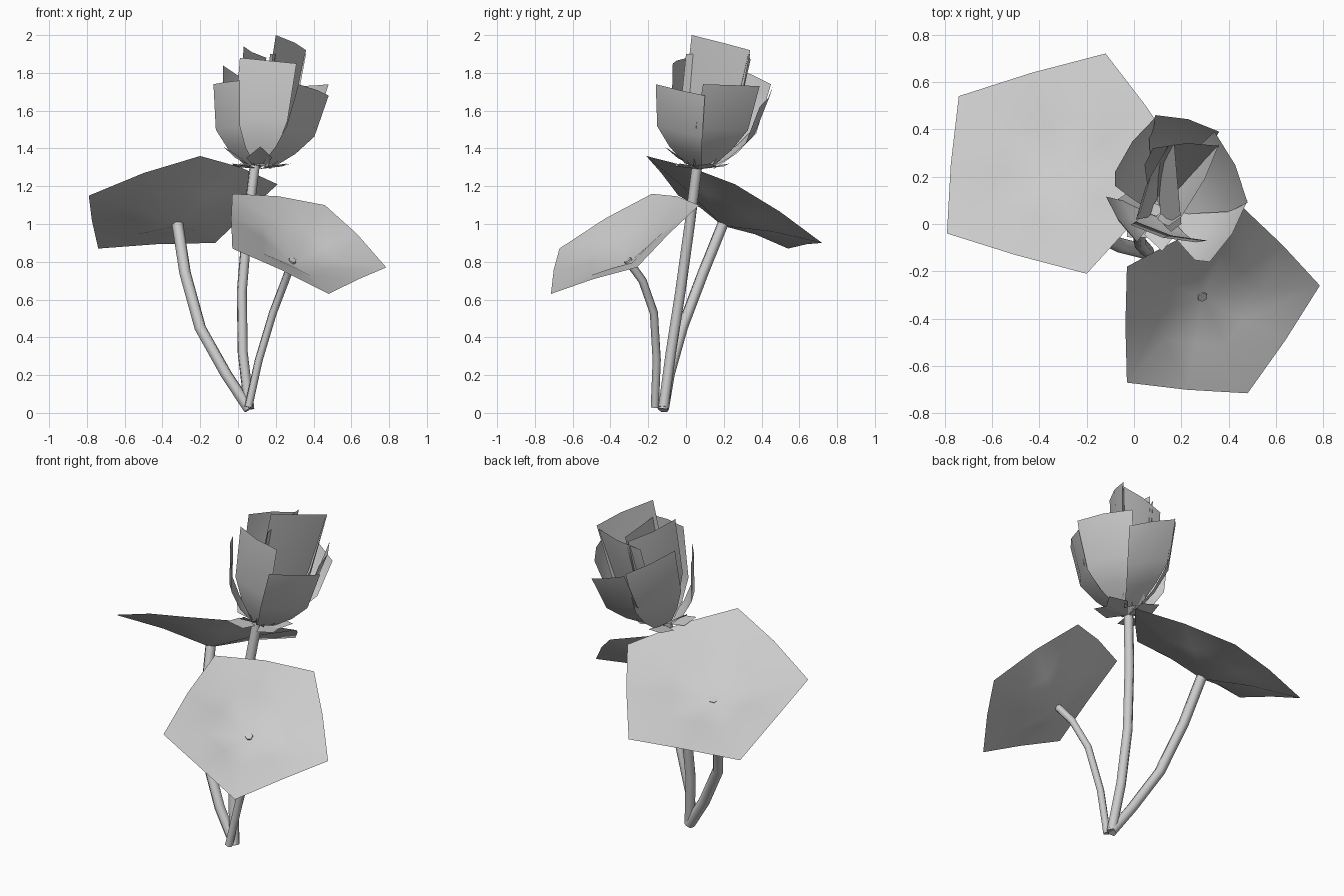
import bpy, math
from mathutils import Vector as V

if "Cube" in bpy.data.objects:
    bpy.data.objects.remove(bpy.data.objects["Cube"])


def mesh_object(name, verts, faces):
    me = bpy.data.meshes.new(name)
    me.from_pydata([tuple(v) for v in verts], [], faces)
    me.update()
    ob = bpy.data.objects.new(name, me)
    bpy.context.collection.objects.link(ob)
    smooth(ob, 40)
    return ob


def smooth(ob, angle):
    bpy.ops.object.select_all(action='DESELECT')
    ob.select_set(True)
    bpy.context.view_layer.objects.active = ob
    bpy.ops.object.shade_smooth_by_angle(angle=math.radians(angle))


def stem(name, points, radius):
    cu = bpy.data.curves.new(name, 'CURVE')
    cu.dimensions = '3D'
    cu.bevel_depth = radius
    cu.bevel_resolution = 1
    cu.use_fill_caps = True
    sp = cu.splines.new('POLY')
    sp.points.add(len(points) - 1)
    for p, co in zip(sp.points, points):
        p.co = (*co, 1)
    ob = bpy.data.objects.new(name, cu)
    bpy.context.collection.objects.link(ob)
    bpy.ops.object.select_all(action='DESELECT')
    ob.select_set(True)
    bpy.context.view_layer.objects.active = ob
    bpy.ops.object.convert(target='MESH')
    smooth(bpy.context.object, 75)


def leaf(name, centre, corners):
    # five-cornered cupped sheet: centre, inner ring, outer ring
    c = V(centre)
    rim = []
    for i, p in enumerate(corners):
        a, b = V(p), V(corners[(i + 1) % len(corners)])
        rim += [a, (a + b) / 2 + ((a + b) / 2 - c) * 0.02 + V((0, 0, 0.01))]
    n = len(rim)
    inner = [c.lerp(p, 0.5) + V((0, 0, 0.015)) for p in rim]
    faces = []
    for i in range(n):
        j = (i + 1) % n
        faces += [(0, 1 + i, 1 + j), (1 + i, 1 + n + i, 1 + n + j, 1 + j)]
    mesh_object(name, [c] + inner + rim, faces)


BASE, TOP = V((0.11, 0.07, 1.31)), V((0.19, 0.15, 1.92))


def petal(name, a, b):
    # rows rise from the narrow foot to the wide top edge a-b
    a, b = V(a), V(b)
    axis_top = BASE.lerp(TOP, ((a.z + b.z) / 2 - BASE.z) / (TOP.z - BASE.z))
    out = (a + b) / 2 - axis_top
    half = (b - a) / 2
    bulge = V((out.x, out.y, 0)).normalized() * half.length * 0.12
    verts, faces = [], []
    for h, r, w in ((0, 0.2, 0.35), (0.2, 0.55, 0.65), (0.45, 0.83, 0.92), (1, 1, 1)):
        mid = BASE.lerp(axis_top, h) + out * r
        verts += [mid - half * w, mid + bulge * w, mid + half * w]
    for i in range(3):
        for j in range(2):
            k = i * 3 + j
            faces.append((k, k + 1, k + 4, k + 3))
    mesh_object(name, verts, faces)


# Stems
stem("flower_stem", [(0.06, -0.12, 0.02), (0.025, -0.08, 0.32), (0.02, -0.03, 0.64),
                     (0.05, 0.02, 1.0), (0.09, 0.06, 1.32)], 0.028)
stem("back_leaf_stem", [(0.06, -0.12, 0.02), (-0.06, -0.09, 0.2), (-0.2, -0.02, 0.45),
                        (-0.28, 0.09, 0.74), (-0.32, 0.195, 1.0)], 0.031)
stem("front_leaf_stem", [(0.055, -0.165, 0.03), (0.11, -0.155, 0.28), (0.185, -0.17, 0.53),
                         (0.25, -0.23, 0.70), (0.29, -0.31, 0.81)], 0.022)

# Leaves
leaf("back_leaf", (-0.32, 0.195, 0.99), [(-0.79, -0.04, 1.15), (-0.2, -0.21, 1.36), (0.21, 0.26, 1.21),
                                         (-0.12, 0.72, 0.90), (-0.74, 0.54, 0.87)])
leaf("front_leaf", (0.29, -0.31, 0.79), [(-0.03, -0.67, 0.87), (0.48, -0.715, 0.63), (0.785, -0.26, 0.77),
                                         (0.46, 0.07, 1.10), (-0.03, -0.18, 1.16)])

# Petals, outer ring first, then the tall inner ones
petals = [
    ((0.32, -0.16, 1.74), (0.48, 0.10, 1.68)),
    ((0.48, 0.09, 1.74), (0.34, 0.39, 1.73)),
    ((0.36, 0.39, 1.62), (0.09, 0.46, 1.73)),
    ((0.09, 0.45, 1.74), (-0.08, 0.22, 1.84)),
    ((-0.13, 0.14, 1.74), (0.01, -0.07, 1.76)),
    ((0.01, 0.01, 1.88), (0.31, -0.07, 1.85)),
    ((0.20, 0.03, 2.0), (0.36, 0.34, 1.92)),
    ((0.08, 0.32, 1.84), (0.36, 0.33, 1.90)),
    ((0.03, 0.06, 1.94), (0.15, 0.34, 1.88)),
    ((0.20, 0.00, 1.90), (0.17, 0.34, 1.90)),
]
for i, (a, b) in enumerate(petals):
    petal(f"petal_{i + 1}", a, b)

# Sepals: pointed sheets around the foot of the bloom
for i in range(7):
    ang = math.tau * i / 7 + 0.3
    d, s = V((math.cos(ang), math.sin(ang), 0)), V((-math.sin(ang), math.cos(ang), 0))
    c = V((0.105, 0.07, 1.29))
    rise = V((0, 0, 0.03 + 0.09 * (i % 2)))
    m = c + d * 0.11 + rise * 0.5
    mesh_object(f"sepal_{i + 1}", [c, m - s * 0.07, m + d * 0.075 + rise * 0.5, m + s * 0.07],
                [(0, 1, 2), (0, 2, 3)])
